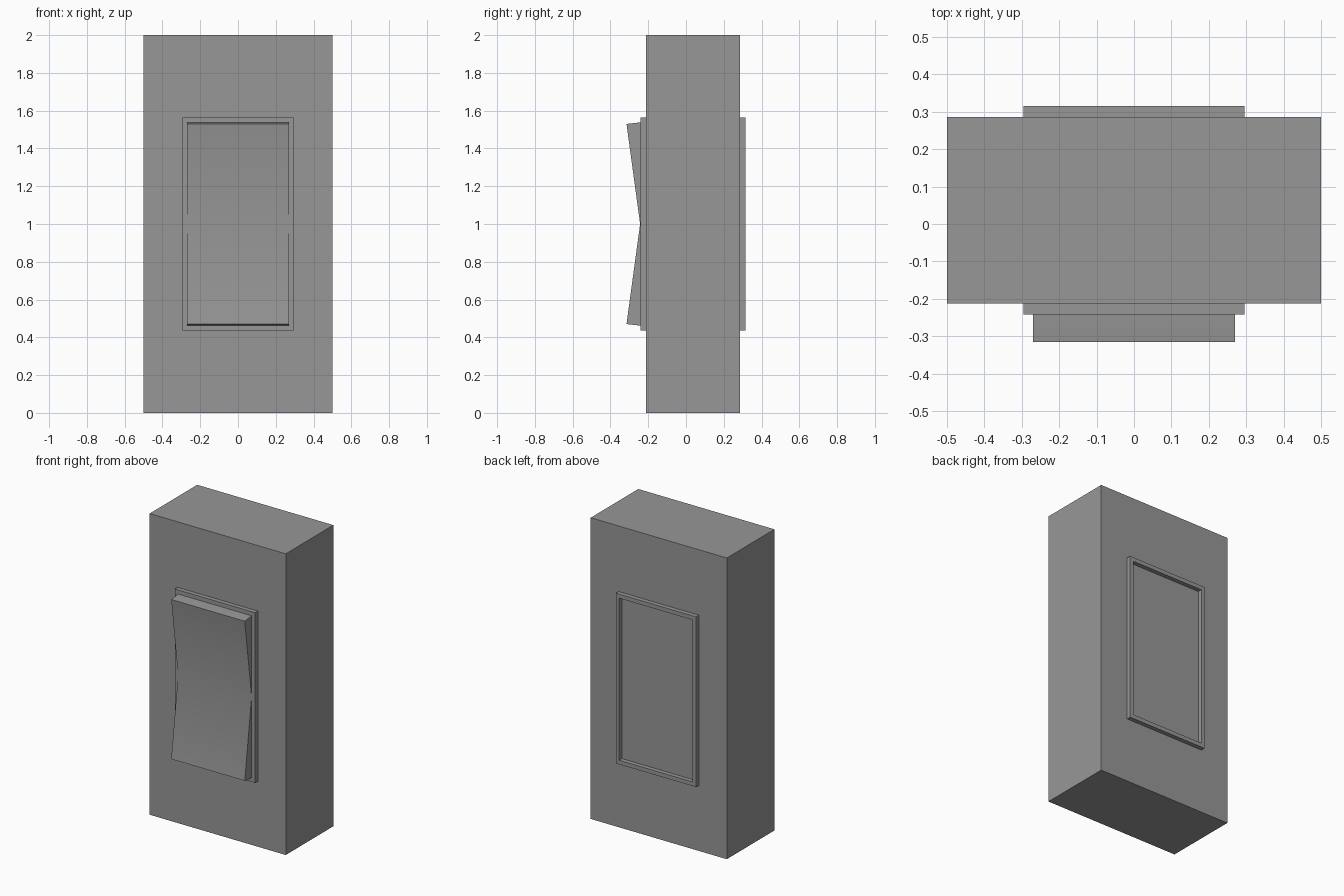
import bpy
import bmesh
from math import radians

old = bpy.data.objects.get("Cube")
if old:
    bpy.data.objects.remove(old, do_unlink=True)

grey = bpy.data.materials.new("plain_grey")
grey.use_nodes = True
colour = (0.31, 0.31, 0.31, 1)
grey.diffuse_color = colour
grey.node_tree.nodes["Principled BSDF"].inputs["Base Color"].default_value = colour


def make_object(name, bm):
    bmesh.ops.recalc_face_normals(bm, faces=bm.faces[:])
    mesh = bpy.data.meshes.new(name)
    bm.to_mesh(mesh)
    bm.free()
    mesh.materials.append(grey)
    obj = bpy.data.objects.new(name, mesh)
    bpy.context.collection.objects.link(obj)
    return obj


def rectangle(bm, half_x, half_z, y):
    return [bm.verts.new((sx * half_x, y, 1 + sz * half_z))
            for sx, sz in ((-1, -1), (1, -1), (1, 1), (-1, 1))]


def bridge(bm, a, b):
    for i in range(4):
        j = (i + 1) % 4
        bm.faces.new((a[i], a[j], b[j], b[i]))


# Wall block
bm = bmesh.new()
front = rectangle(bm, 0.5, 1, -0.213)
back = rectangle(bm, 0.5, 1, 0.286)
bridge(bm, front, back)
bm.faces.new(front)
bm.faces.new(back)
make_object("wall_block", bm)

# Frame passing through the wall, standing proud on both sides
bm = bmesh.new()
loops = [rectangle(bm, hx, hz, y) for hx, hz, y in (
    (0.295, 0.565, -0.242), (0.295, 0.565, 0.315),
    (0.27, 0.538, 0.315), (0.27, 0.538, -0.242))]
for i in range(4):
    bridge(bm, loops[i], loops[(i + 1) % 4])
make_object("switch_frame", bm)

# Rocker button: a shallow V profile extruded across the opening
profile = [(-0.2, 0.462), (-0.242, 0.462), (-0.315, 0.47), (-0.243, 1.0),
           (-0.315, 1.53), (-0.242, 1.538), (-0.2, 1.538)]
bm = bmesh.new()
face = bm.faces.new([bm.verts.new((-0.27, y, z)) for y, z in profile])
geom = bmesh.ops.extrude_face_region(bm, geom=[face])["geom"]
bmesh.ops.translate(bm, vec=(0.54, 0, 0),
                    verts=[v for v in geom if isinstance(v, bmesh.types.BMVert)])
rocker = make_object("rocker_button", bm)

# Soften only the shallow centre bend
bpy.ops.object.select_all(action='DESELECT')
rocker.select_set(True)
bpy.context.view_layer.objects.active = rocker
bpy.ops.object.shade_smooth_by_angle(angle=radians(30))
